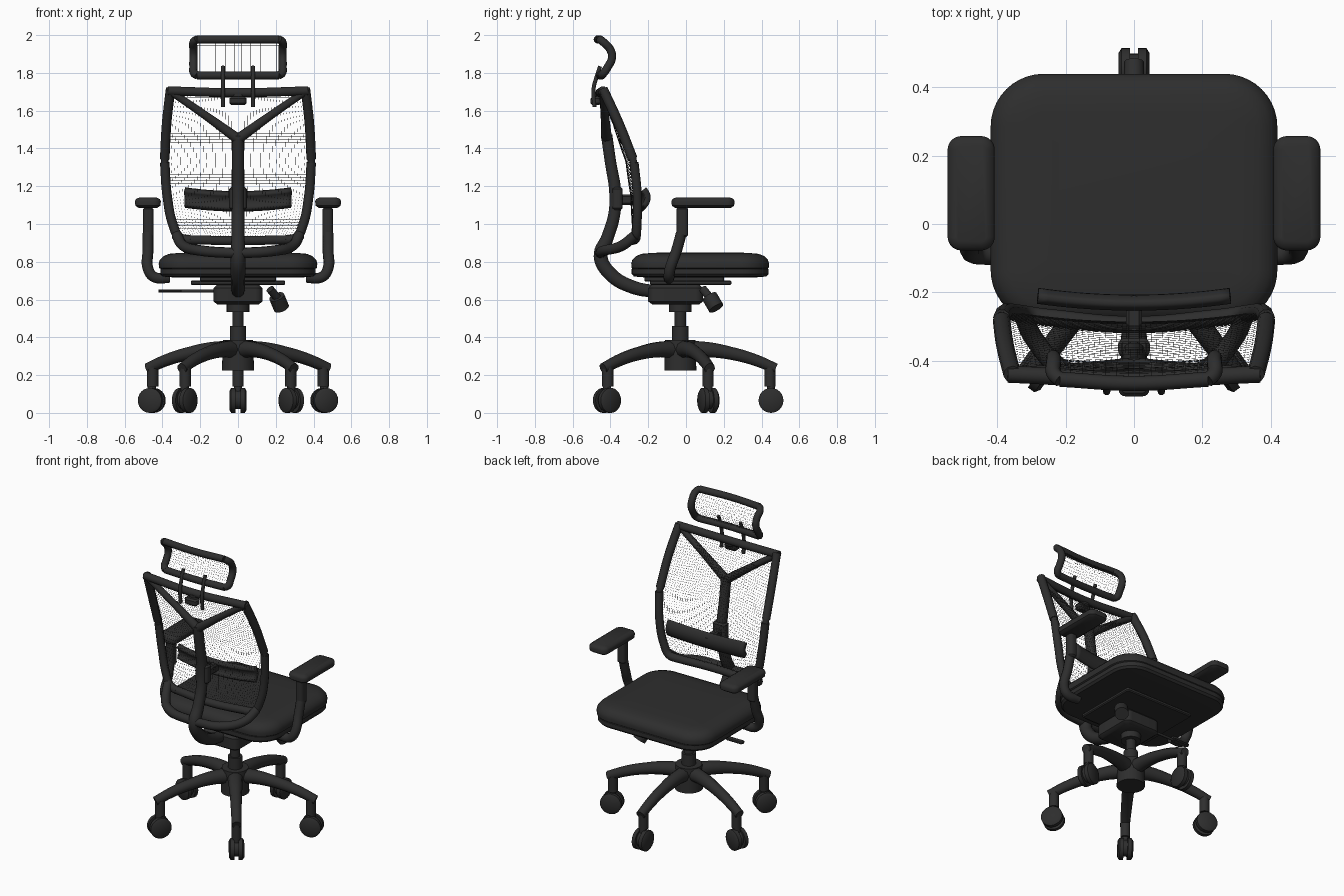
import bpy, bmesh, math
from mathutils import Vector

if "Cube" in bpy.data.objects:
    bpy.data.objects.remove(bpy.data.objects["Cube"])

mat = bpy.data.materials.new("charcoal")
mat.diffuse_color = (0.027, 0.027, 0.027, 1)
mat.use_nodes = True
mat.node_tree.nodes["Principled BSDF"].inputs["Base Color"].default_value = mat.diffuse_color


def finish(ob, smooth=True):
    ob.data.materials.clear()
    ob.data.materials.append(mat)
    if smooth:
        bpy.ops.object.select_all(action='DESELECT')
        ob.select_set(True)
        bpy.context.view_layer.objects.active = ob
        bpy.ops.object.shade_smooth_by_angle(angle=math.radians(40))
    return ob


def from_bmesh(name, bm, smooth=True):
    bmesh.ops.recalc_face_normals(bm, faces=bm.faces)
    me = bpy.data.meshes.new(name)
    bm.to_mesh(me)
    bm.free()
    ob = bpy.data.objects.new(name, me)
    bpy.context.collection.objects.link(ob)
    return finish(ob, smooth)


def tube(name, pts, r, radii=None, cyclic=False, handle='AUTO'):
    cu = bpy.data.curves.new(name, 'CURVE')
    cu.dimensions = '3D'
    cu.bevel_depth, cu.bevel_resolution, cu.resolution_u = r, 3, 8
    cu.use_fill_caps = True
    sp = cu.splines.new('BEZIER')
    sp.bezier_points.add(len(pts) - 1)
    for i, (b, p) in enumerate(zip(sp.bezier_points, pts)):
        b.co = p
        b.handle_left_type = b.handle_right_type = handle
        b.radius = radii[i] if radii else 1
    sp.use_cyclic_u = cyclic
    ob = bpy.data.objects.new(name, cu)
    bpy.context.collection.objects.link(ob)
    bpy.ops.object.select_all(action='DESELECT')
    ob.select_set(True)
    bpy.context.view_layer.objects.active = ob
    bpy.ops.object.convert(target='MESH')
    return finish(bpy.context.object)


def slab(name, c, w, d, r, levels, n=8):
    """Stack of rounded rectangles; levels are (inset, z)."""
    bm = bmesh.new()
    rings = []
    for inset, z in levels:
        rr = max(r - inset, 0.004)
        hx, hy = w / 2 - inset - rr, d / 2 - inset - rr
        ring = []
        for k, (sx, sy) in enumerate([(1, 1), (-1, 1), (-1, -1), (1, -1)]):
            for i in range(n + 1):
                a = (k + i / n) * math.pi / 2
                ring.append(bm.verts.new((c[0] + sx * hx + rr * math.cos(a),
                                          c[1] + sy * hy + rr * math.sin(a), z)))
        rings.append(ring)
    m = len(rings[0])
    for a, b in zip(rings, rings[1:]):
        for i in range(m):
            bm.faces.new((a[i], a[(i + 1) % m], b[(i + 1) % m], b[i]))
    bm.faces.new(rings[0])
    bm.faces.new(rings[-1])
    return from_bmesh(name, bm)


def block(name, x, y, z, b=0.01):
    """Box given by x, y, z ranges with softened edges."""
    return slab(name, ((x[0] + x[1]) / 2, (y[0] + y[1]) / 2), x[1] - x[0], y[1] - y[0], b * 2,
                [(b, z[0]), (0, z[0] + b), (0, z[1] - b), (b, z[1])], 4)


def cyl(name, p, q, r, seg=24, r2=None):
    p, q = Vector(p), Vector(q)
    bm = bmesh.new()
    bmesh.ops.create_cone(bm, cap_ends=True, segments=seg, radius1=r,
                          radius2=r if r2 is None else r2, depth=(q - p).length)
    rot = (q - p).to_track_quat('Z', 'Y').to_matrix().to_4x4()
    bmesh.ops.transform(bm, matrix=rot, verts=bm.verts)
    bmesh.ops.translate(bm, vec=(p + q) / 2, verts=bm.verts)
    return from_bmesh(name, bm)


def grid(name, f, nu, nv, smooth=True):
    """Surface f(u, v) with u in -1..1 and v in 0..1."""
    bm = bmesh.new()
    vs = [[bm.verts.new(f(2 * i / nu - 1, j / nv)) for i in range(nu + 1)] for j in range(nv + 1)]
    for j in range(nv):
        for i in range(nu):
            bm.faces.new((vs[j][i], vs[j][i + 1], vs[j + 1][i + 1], vs[j + 1][i]))
    return from_bmesh(name, bm, smooth)


def threads(ob):
    w = ob.modifiers.new("threads", 'WIREFRAME')
    w.thickness, w.use_even_offset = 0.0011, False


def lerp_table(t, z):
    for a, b in zip(t, t[1:]):
        if z <= b[0]:
            k = (z - a[0]) / (b[0] - a[0])
            return [p + (q - p) * k for p, q in zip(a, b)]
    return t[-1]


# five-star base with twin-wheel casters
CY, R = -0.03, 0.48
for k in range(5):
    a = math.radians(90 + 72 * k)
    d, t = Vector((math.cos(a), math.sin(a), 0)), Vector((-math.sin(a), math.cos(a), 0))
    P = lambda r, z, s=0: Vector((0, CY, z)) + d * r + t * s
    tube("base_leg", [P(0.03, 0.335), P(0.14, 0.335), P(0.27, 0.315), P(0.39, 0.282), P(0.505, 0.235)],
         0.034, [1.45, 1.25, 1.05, 0.95, 0.85])
    cyl("caster_stem", P(R - .005, 0.14), P(R - .005, 0.24), 0.03, 16)
    cyl("caster_hood", P(R, 0.07, -0.012), P(R, 0.07, 0.012), 0.05, 20)
    cyl("caster_neck", P(R, 0.07), P(R, 0.15), 0.022, 12)
    for s in (-1, 1):
        cyl("caster_wheel", P(R, 0.066, s * 0.012), P(R, 0.066, s * 0.036), 0.066)
        cyl("caster_wheel_cap", P(R, 0.066, s * 0.036), P(R, 0.066, s * 0.046), 0.066, 24, 0.05)

# hub, gas lift and tilt mechanism
cyl("base_hub", (0, CY, 0.225), (0, CY, 0.385), 0.085, 32, 0.08)
cyl("gas_lift_sleeve", (0, CY, 0.37), (0, CY, 0.46), 0.043)
cyl("gas_lift_rod", (0, CY, 0.45), (0, CY, 0.55), 0.03)
cyl("gas_lift_collar", (0, CY, 0.535), (0, CY, 0.59), 0.06)
slab("tilt_mechanism", (0, -0.055), 0.26, 0.29, 0.04,
     [(0.02, 0.575), (0, 0.59), (0, 0.66), (0.02, 0.68)])
block("seat_plate", (-0.25, 0.25), (-0.19, 0.24), (0.677, 0.702), 0.006)
block("seat_rail", (-0.2, 0.2), (-0.22, 0.2), (0.695, 0.725), 0.006)
cyl("height_lever", (-0.42, 0.0, 0.645), (-0.1, 0.0, 0.645), 0.008, 10)
block("height_paddle", (-0.42, -0.3), (-0.02, 0.02), (0.638, 0.652), 0.005)
cyl("tension_neck", (0.17, 0.09, 0.655), (0.215, 0.135, 0.60), 0.022, 16)
cyl("tension_knob", (0.205, 0.125, 0.615), (0.23, 0.16, 0.555), 0.042, 20)

# seat shell and cushion
slab("seat_shell", (0, 0.075), 0.82, 0.725, 0.15,
     [(0.06, 0.718), (0.012, 0.722), (0, 0.735), (0, 0.762), (0.015, 0.768)], 10)
slab("seat_cushion", (0, 0.075), 0.84, 0.73, 0.155,
     [(0.02, 0.755), (0.002, 0.768), (0, 0.79), (0.006, 0.81), (0.025, 0.83),
      (0.055, 0.842), (0.11, 0.847), (0.2, 0.85)], 10)

# armrests
for s in (-1, 1):
    tube("arm_bracket", [(s * 0.36, -0.09, 0.715), (s * 0.445, -0.09, 0.72), (s * 0.475, -0.085, 0.76),
                         (s * 0.477, -0.05, 0.86), (s * 0.477, -0.025, 0.95)], 0.029)
    block("arm_post", (s * 0.475 - 0.027, s * 0.475 + 0.027), (-0.05, 0.01), (0.93, 1.09))
    slab("arm_pad", (s * 0.477, 0.09), 0.138, 0.335, 0.04,
         [(0.02, 1.085), (0.003, 1.097), (0, 1.12), (0.006, 1.132), (0.025, 1.141)])

# back frame: two pieces each side, top bar, bottom bar
for s in (-1, 1):
    tube("back_frame_upper_side", [(s * 0.357, -0.44, 1.715), (s * 0.378, -0.355, 1.53),
                                   (s * 0.388, -0.282, 1.345)], 0.026)
    tube("back_frame_joint", [(s * 0.388, -0.285, 1.36), (s * 0.388, -0.272, 1.3)], 0.02)
    tube("back_frame_lower_side", [(s * 0.388, -0.275, 1.325), (s * 0.375, -0.258, 1.15),
                                   (s * 0.342, -0.26, 0.99), (s * 0.31, -0.265, 0.93),
                                   (s * 0.25, -0.275, 0.915)], 0.025)
    tube("back_y_branch", [(0, -0.42, 1.45), (s * 0.18, -0.43, 1.58), (s * 0.355, -0.44, 1.70)],
         0.026, [1.1, 0.85, 0.75])
    tube("back_lower_arm", [(s * 0.325, -0.268, 0.94), (s * 0.29, -0.34, 0.885),
                            (s * 0.2, -0.43, 0.86), (0, -0.455, 0.845)], 0.028)
tube("back_frame_top", [(-0.37, -0.44, 1.705), (0, -0.455, 1.695), (0.37, -0.44, 1.705)], 0.025)
tube("back_frame_bottom", [(-0.27, -0.272, 0.917), (0, -0.295, 0.912), (0.27, -0.272, 0.917)], 0.025)

# spine
tube("back_spine", [(0, -0.15, 0.64), (0, -0.28, 0.665), (0, -0.40, 0.735), (0, -0.452, 0.83),
                    (0, -0.415, 0.93), (0, -0.38, 1.05), (0, -0.375, 1.17), (0, -0.40, 1.33),
                    (0, -0.42, 1.47)], 0.035, [1.0, 1.05, 1.1, 1.1, 1, 0.95, 0.95, 0.9, 0.9])

# mesh back made of thin threads: rows of (z, half width, y)
SIDE = [(0.915, 0.28, -0.27), (0.99, 0.342, -0.26), (1.15, 0.375, -0.258),
        (1.33, 0.388, -0.28), (1.53, 0.378, -0.355), (1.70, 0.357, -0.44)]


def back_surface(u, v):
    z, w, y = lerp_table(SIDE, 0.915 + 0.785 * v)
    sag = 0.02 + 0.02 * math.sin(math.pi * v)
    return (u * w, y - sag * (1 - u * u), z)


threads(grid("back_mesh", back_surface, 46, 50, False))

# lumbar support
pad = grid("lumbar_pad", lambda u, v: (0.282 * u, -0.222 + 0.02 * u * u - 0.02 * (2 * v - 1) ** 2,
                                       1.075 + 0.09 * v + 0.02 * u * u), 20, 8)
m = pad.modifiers.new("thickness", 'SOLIDIFY')
m.thickness, m.offset = 0.03, 0
block("lumbar_stem", (-0.024, 0.024), (-0.36, -0.21), (1.10, 1.155))
block("lumbar_bracket", (-0.047, 0.047), (-0.39, -0.335), (1.075, 1.195))

# headrest ring, mesh and mount
HEAD = [(1.79, -0.445), (1.83, -0.415), (1.88, -0.392), (1.92, -0.40), (1.978, -0.455)]
for s in (-1, 1):
    tube("headrest_side", [(s * 0.215, -0.447, 1.787), (s * 0.234, -0.435, 1.80), (s * 0.236, -0.415, 1.83),
                           (s * 0.236, -0.392, 1.88), (s * 0.236, -0.402, 1.925),
                           (s * 0.234, -0.44, 1.965), (s * 0.215, -0.457, 1.978)], 0.022)
tube("headrest_top", [(-0.217, -0.455, 1.977), (0, -0.467, 1.977), (0.217, -0.455, 1.977)], 0.022)
tube("headrest_bottom", [(-0.217, -0.446, 1.787), (0, -0.456, 1.787), (0.217, -0.446, 1.787)], 0.022)


def head_surface(u, v):
    z, y = lerp_table(HEAD, 1.79 + 0.188 * v)
    return (0.236 * u, y - 0.012 * (1 - u * u), z)


threads(grid("headrest_mesh", head_surface, 28, 12, False))
for s in (-1, 1):
    tube("headrest_rod", [(s * 0.08, -0.485, 1.62), (s * 0.08, -0.49, 1.71),
                          (s * 0.08, -0.47, 1.79), (s * 0.08, -0.455, 1.835)], 0.011)
block("headrest_mount", (-0.045, 0.045), (-0.505, -0.45), (1.63, 1.675))
block("headrest_tie", (-0.03, 0.03), (-0.48, -0.44), (1.655, 1.70))
